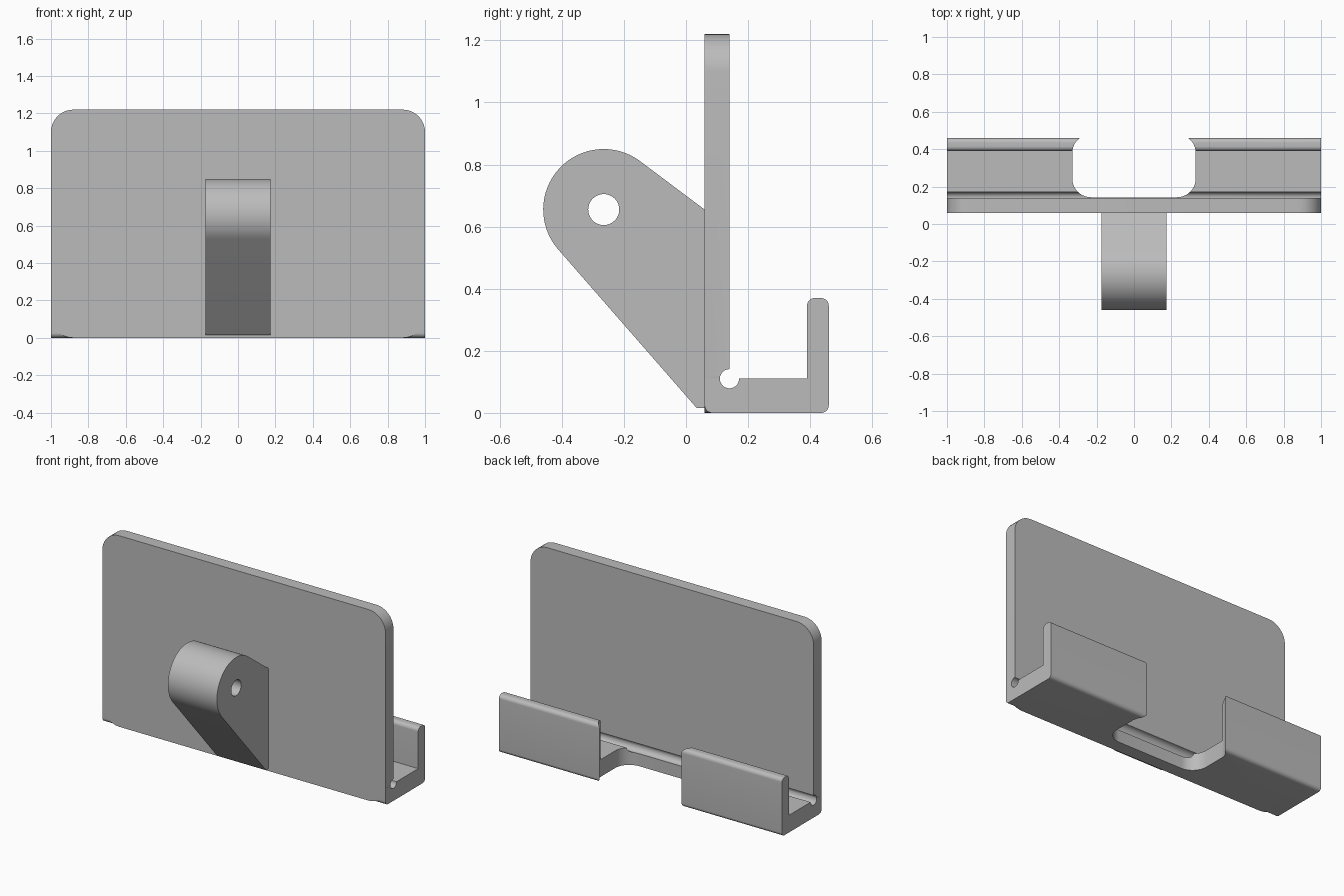
import bpy
import bmesh
from math import acos, atan2, cos, hypot, pi, radians, sin
from mathutils import Vector

cube = bpy.data.objects.get("Cube")
if cube:
    bpy.data.objects.remove(cube, do_unlink=True)

grey = bpy.data.materials.new("plain grey")
grey.use_nodes = True
colour = (0.5, 0.5, 0.5, 1)
grey.diffuse_color = colour
grey.node_tree.nodes["Principled BSDF"].inputs["Base Color"].default_value = colour


def arc(cx, cy, r, start, end, steps):
    return [(cx + r * cos(start + (end - start) * i / steps),
             cy + r * sin(start + (end - start) * i / steps)) for i in range(steps + 1)]


def rounded(corners, steps=10):
    """Outline from (x, y, radius) corners, each rounded by its radius."""
    out = []
    for i, (x, y, r) in enumerate(corners):
        p = Vector((x, y))
        if r == 0:
            out.append((x, y))
            continue
        a = (Vector(corners[i - 1][:2]) - p).normalized()
        b = (Vector(corners[(i + 1) % len(corners)][:2]) - p).normalized()
        c = p + (a + b) * r  # all rounded corners are right angles
        for k in range(steps + 1):
            t = k / steps * pi / 2
            out.append(tuple(c - b * r * cos(t) - a * r * sin(t)))
    return out


def prism(name, outline, axis, lo, hi):
    """Extrude an outline lying across the given axis from lo to hi."""
    place = {"x": lambda u, v, w: (w, u, v),
             "y": lambda u, v, w: (u, w, v),
             "z": lambda u, v, w: (u, v, w)}[axis]
    bm = bmesh.new()
    face = bm.faces.new([bm.verts.new(place(u, v, lo)) for u, v in outline])
    ext = bmesh.ops.extrude_face_region(bm, geom=[face])
    verts = [g for g in ext["geom"] if isinstance(g, bmesh.types.BMVert)]
    bmesh.ops.translate(bm, verts=verts, vec=place(0, 0, hi - lo))
    bmesh.ops.recalc_face_normals(bm, faces=bm.faces)
    mesh = bpy.data.meshes.new(name)
    bm.to_mesh(mesh)
    bm.free()
    mesh.materials.append(grey)
    ob = bpy.data.objects.new(name, mesh)
    bpy.context.collection.objects.link(ob)
    return ob


def activate(ob):
    bpy.ops.object.select_all(action="DESELECT")
    ob.select_set(True)
    bpy.context.view_layer.objects.active = ob


def combine(ob, other, operation):
    mod = ob.modifiers.new(operation.title(), "BOOLEAN")
    mod.operation = operation
    mod.solver = "EXACT"
    mod.object = other
    activate(ob)
    bpy.ops.object.modifier_apply(modifier=mod.name)
    bpy.data.objects.remove(other, do_unlink=True)


FRONT, BACK = 0.06, 0.14

# Tray: floor and upright lip, with a rounded notch through the middle
tray = prism("tray", rounded([
    (FRONT, 0, 0.025), (0.46, 0, 0.025), (0.46, 0.37, 0.025), (0.39, 0.37, 0.025),
    (0.39, 0.11, 0), (FRONT, 0.11, 0)]), "x", -1, 1)
notch = prism("notch_cutter", rounded([
    (-0.33, 0.143, 0.1), (0.33, 0.143, 0.1), (0.33, 0.48, 0.1), (-0.33, 0.48, 0.1)]),
    "z", -0.1, 0.6)
combine(tray, notch, "DIFFERENCE")

# Back plate with rounded corners, merged with the tray
holder = prism("holder", rounded([
    (-1, 0, 0.12), (1, 0, 0.12), (1, 1.22, 0.12), (-1, 1.22, 0.12)]), "y", FRONT, BACK)
combine(holder, tray, "UNION")

# Relief groove along the inner corner
groove = prism("groove_cutter", arc(BACK, 0.11, 0.031, 0, 2 * pi, 24)[:-1], "x", -1.1, 1.1)
combine(holder, groove, "DIFFERENCE")

# Mounting arm: round eye with tangent sides running to the plate
cy, cz, r = -0.265, 0.655, 0.195


def tangent_angle(y, z, side):
    return atan2(z - cz, y - cy) + side * acos(r / hypot(y - cy, z - cz))


upper = tangent_angle(FRONT, cz, 1)
lower = tangent_angle(0.035, 0.015, -1) + 2 * pi
inside = FRONT + 0.01
arm = prism("mounting_arm", arc(cy, cz, r, upper, lower, 32) + [
    (0.035, 0.015), (inside, 0.015), (inside, cz), (FRONT, cz)], "x", -0.173, 0.173)
hole = prism("hole_cutter", arc(cy, cz, 0.05, 0, 2 * pi, 32)[:-1], "x", -0.3, 0.3)
combine(arm, hole, "DIFFERENCE")

for ob in (holder, arm):
    activate(ob)
    bpy.ops.object.shade_smooth_by_angle(angle=radians(30))
